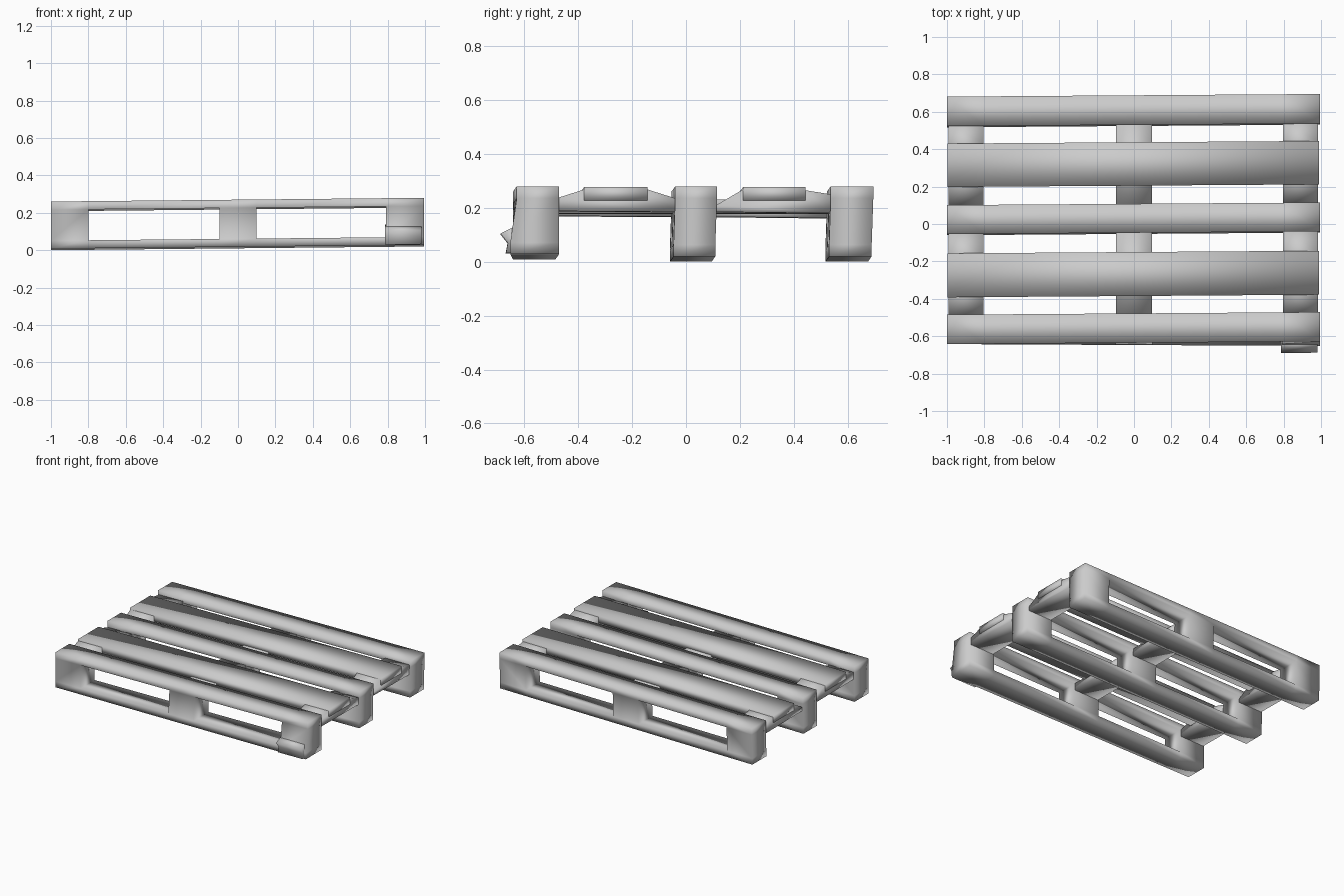
import bpy, bmesh
from mathutils import Vector

if "Cube" in bpy.data.objects:
    bpy.data.objects.remove(bpy.data.objects["Cube"])


def warp(p):
    # slight lean of the whole worn pallet towards the right end
    return Vector((p.x, p.y + 0.007 * p.x, p.z + 0.01 * (p.x + 1)))


def finish(bm, name):
    for v in bm.verts:
        v.co = warp(v.co)
    bmesh.ops.recalc_face_normals(bm, faces=bm.faces)
    for f in bm.faces:
        f.smooth = True
    mesh = bpy.data.meshes.new(name)
    bm.to_mesh(mesh)
    bm.free()
    ob = bpy.data.objects.new(name, mesh)
    bpy.context.collection.objects.link(ob)


def extrude(bm, offset):
    r = bmesh.ops.extrude_face_region(bm, geom=bm.faces[:])
    vs = [g for g in r["geom"] if isinstance(g, bmesh.types.BMVert)]
    bmesh.ops.translate(bm, vec=offset, verts=vs)


def beam(name, profile, x0, x1):
    """Extrude a (y, z) profile along x."""
    bm = bmesh.new()
    bm.faces.new([bm.verts.new((x0, y, z)) for y, z in profile])
    extrude(bm, (x1 - x0, 0, 0))
    finish(bm, name)


def frame(name, y0, y1, front=False):
    """Top slat, three blocks and bottom runner as one welded frame."""
    xs = (-1, -0.8, -0.1, 0.1, 0.79, 0.995)
    zs = (0.0, 0.043, 0.216, 0.26)
    bm = bmesh.new()
    grid = [[bm.verts.new((x, y0, z)) for z in zs] for x in xs]
    for i in range(5):
        for j in range(3):
            if not (j == 1 and i in (1, 3)):
                bm.faces.new((grid[i][j], grid[i + 1][j],
                              grid[i + 1][j + 1], grid[i][j + 1]))
    extrude(bm, (0, y1 - y0, 0))
    # middle of the boards is a little slimmer, blocks drift at the foot
    for v in bm.verts:
        if v.co.z < 0.1:
            if front:
                v.co.z += 0.008
                if v.co.y < y0 + 0.01:
                    v.co.y -= 0.012 * (v.co.x + 1)
            else:
                v.co.y -= 0.006
    finish(bm, name)


# three runner frames
frame("front_frame", -0.635, -0.478, True)
frame("middle_frame", -0.047, 0.108)
frame("back_frame", 0.53, 0.688)

# two wide deck slats
for name, y0, y1 in (("front_wide_slat", -0.385, -0.15),
                     ("back_wide_slat", 0.205, 0.437)):
    beam(name, [(y0, 0.208), (y1, 0.208), (y1, 0.258), (y0, 0.258)], -0.998, 0.99)

# cross boards under the deck, with sloped worn shoulders at the outer ends
front_prof = [(-0.48, 0.168), (-0.045, 0.165), (-0.045, 0.215),
              (-0.149, 0.248), (-0.386, 0.248), (-0.48, 0.218)]
back_prof = [(0.105, 0.165), (0.532, 0.16), (0.532, 0.23),
             (0.438, 0.245), (0.204, 0.248), (0.105, 0.19)]
for side, x0, x1 in (("left", -0.993, -0.805), ("right", 0.797, 0.985)):
    beam(side + "_front_cross_board", front_prof, x0, x1)
    beam(side + "_back_cross_board", back_prof, x0, x1)
for part, y0, y1 in (("front", -0.48, -0.045), ("back", 0.105, 0.532)):
    beam("centre_" + part + "_cross_board",
         [(y0, 0.168), (y1, 0.168), (y1, 0.22), (y0, 0.22)], -0.097, 0.097)

# splintered foot on the front right block
beam("splintered_foot", [(-0.625, 0.12), (-0.695, 0.085), (-0.668, 0.05),
                         (-0.675, 0.012), (-0.6, 0.012)], 0.785, 0.98)
